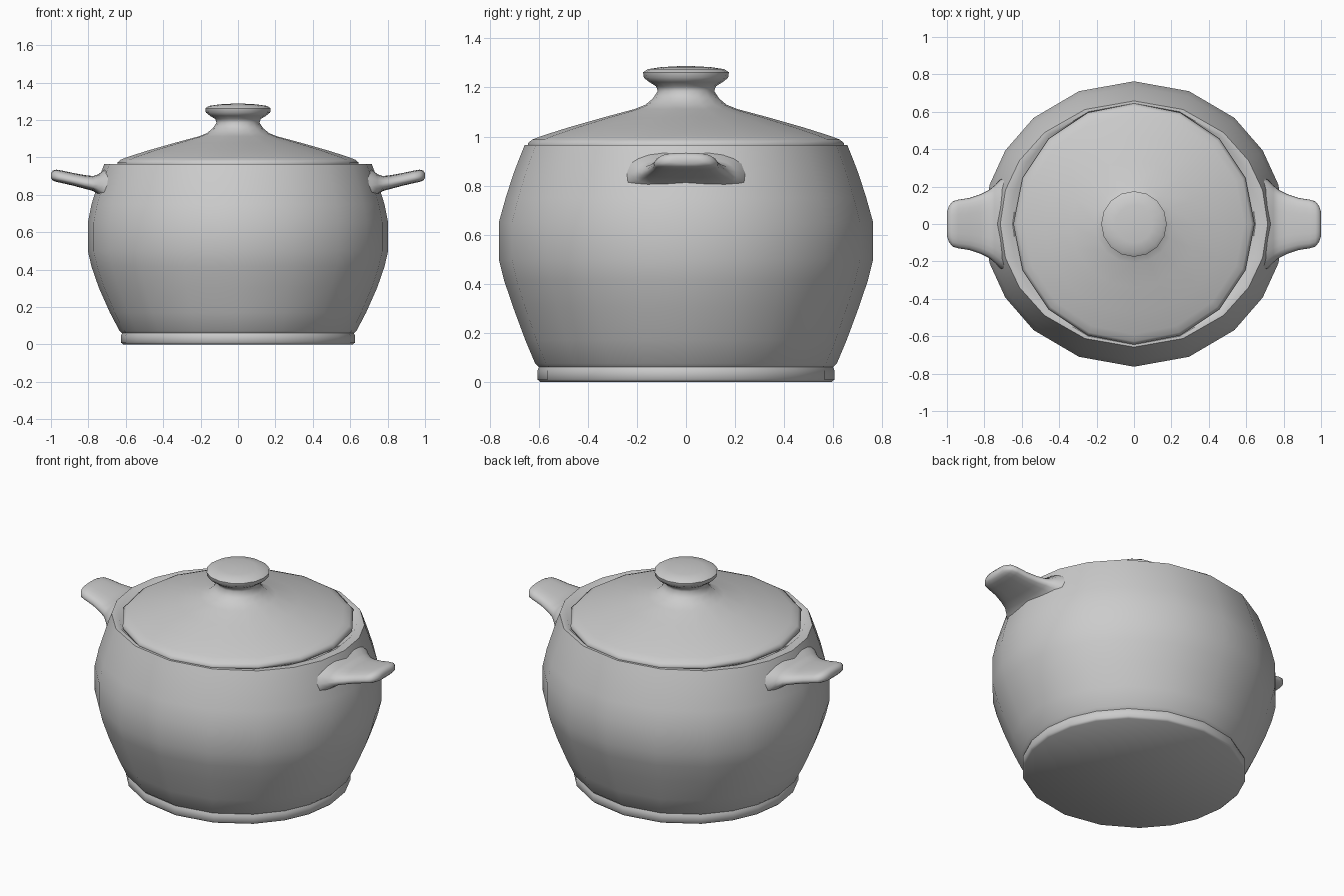
import bpy, bmesh
from math import sin, cos, pi, radians

if "Cube" in bpy.data.objects:
    bpy.data.objects.remove(bpy.data.objects["Cube"])


def loft(name, rings, sharp=40):
    """Skin a list of equal-length point rings and cap both ends."""
    bm = bmesh.new()
    loops = [[bm.verts.new(p) for p in ring] for ring in rings]
    n = len(loops[0])
    for a, b in zip(loops, loops[1:]):
        for i in range(n):
            j = (i + 1) % n
            bm.faces.new((a[i], a[j], b[j], b[i]))
    bm.faces.new(loops[0])
    bm.faces.new(loops[-1])
    bmesh.ops.recalc_face_normals(bm, faces=bm.faces)
    mesh = bpy.data.meshes.new(name)
    bm.to_mesh(mesh)
    bm.free()
    obj = bpy.data.objects.new(name, mesh)
    bpy.context.collection.objects.link(obj)
    bpy.ops.object.select_all(action='DESELECT')
    obj.select_set(True)
    bpy.context.view_layer.objects.active = obj
    bpy.ops.object.shade_smooth_by_angle(angle=radians(sharp))
    return obj


def oval(rx, ry, z, angles):
    return [(rx * cos(radians(a)), ry * sin(radians(a)), z) for a in angles]


# Pot body: slightly oval, facets closer together near the handles
quarter = [0, 16, 31, 48, 68.5]
half = quarter + [90] + [180 - a for a in reversed(quarter[1:])]
body_angles = half + [a + 180 for a in half]
body_profile = [  # x radius, y radius, height
    (0.615, 0.595, 0.0), (0.626, 0.606, 0.01), (0.626, 0.606, 0.045),
    (0.62, 0.60, 0.06), (0.635, 0.615, 0.075), (0.685, 0.655, 0.17),
    (0.745, 0.705, 0.305), (0.783, 0.742, 0.415), (0.803, 0.763, 0.50),
    (0.803, 0.763, 0.65), (0.783, 0.735, 0.75), (0.752, 0.703, 0.85),
    (0.728, 0.672, 0.93), (0.715, 0.658, 0.965), (0.665, 0.645, 0.965),
    (0.64, 0.635, 0.945)]
loft("pot_body", [oval(x, y, z, body_angles) for x, y, z in body_profile], 50)

# Lid with its knob
lid_angles = [i * 22.5 for i in range(16)]
lid_profile = [
    (0.62, 0.94), (0.642, 0.955), (0.645, 0.972), (0.628, 0.987),
    (0.59, 1.002), (0.48, 1.037), (0.34, 1.077), (0.21, 1.112),
    (0.165, 1.13), (0.135, 1.155), (0.115, 1.185), (0.122, 1.205),
    (0.15, 1.222), (0.172, 1.24), (0.175, 1.262), (0.155, 1.275),
    (0.10, 1.283), (0.03, 1.287)]
loft("lid", [oval(r, r, z, lid_angles) for r, z in lid_profile], 60)


# Side handles: flat tapering lugs flaring into the body
def section(side, x, half_width, bottom, top):
    ring = []
    for i in range(20):
        c, s = cos(2 * pi * i / 20), sin(2 * pi * i / 20)
        y = half_width * abs(c) ** 0.7 * (1 if c > 0 else -1)
        z = abs(s) ** 0.7 * (1 if s > 0 else -1)
        # upper half is narrower than the lower half
        y *= 1 - 0.1 * z
        ring.append((side * x, y, (top + bottom) / 2 + z * (top - bottom) / 2))
    return ring


handle_sections = [  # x, half width, bottom, top
    (0.64, 0.27, 0.74, 0.955), (0.715, 0.235, 0.765, 0.935),
    (0.745, 0.205, 0.80, 0.91), (0.775, 0.18, 0.82, 0.90),
    (0.82, 0.158, 0.832, 0.905), (0.88, 0.138, 0.848, 0.916),
    (0.94, 0.129, 0.862, 0.929), (0.97, 0.12, 0.868, 0.934),
    (0.99, 0.095, 0.876, 0.929), (1.0, 0.065, 0.888, 0.915)]
for label, side in (("left", -1), ("right", 1)):
    loft(label + "_handle", [section(side, *s) for s in handle_sections], 60)
